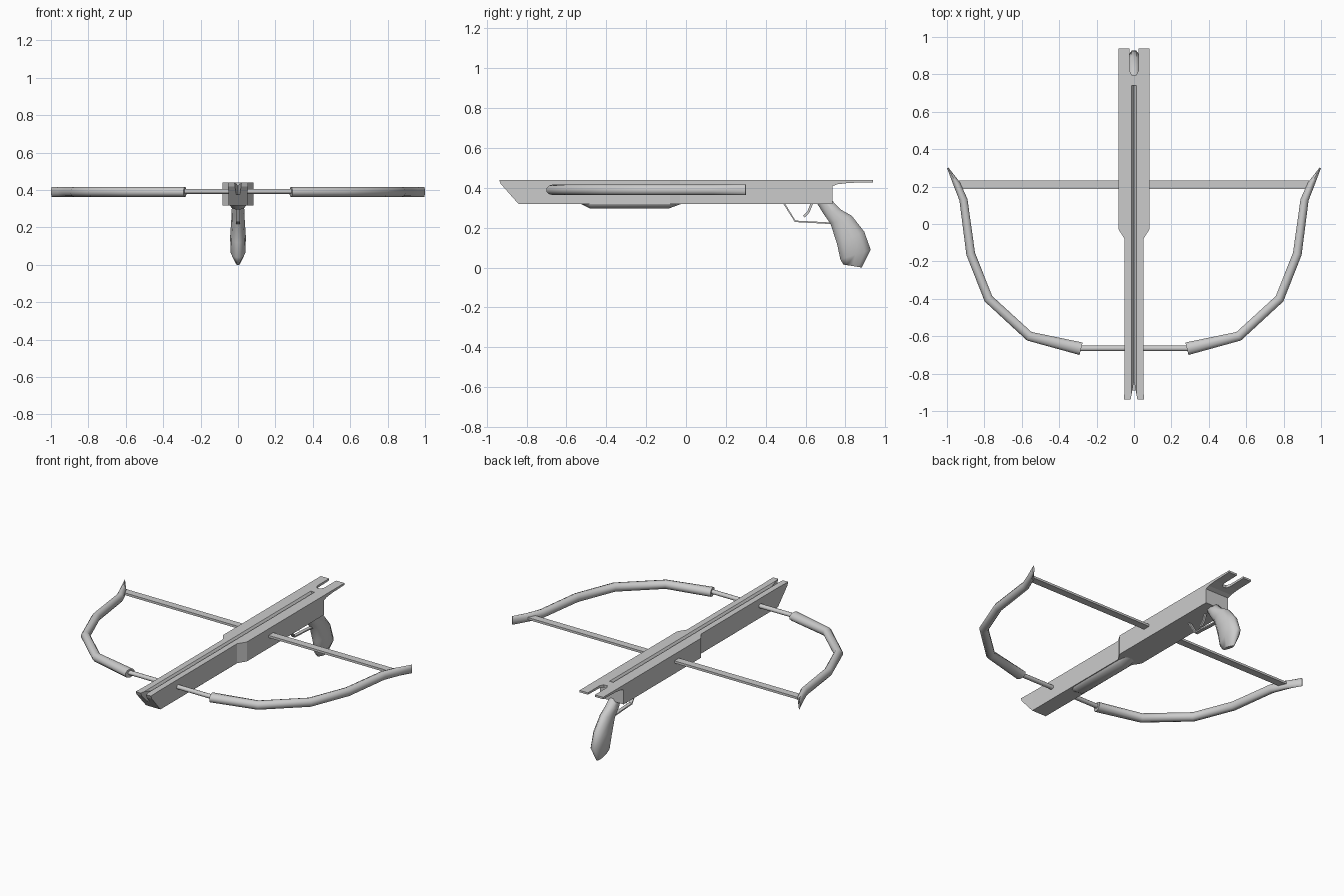
import bpy, bmesh, math
from mathutils import Vector

if "Cube" in bpy.data.objects:
    bpy.data.objects.remove(bpy.data.objects["Cube"])


def finish(name, bm, smooth=None):
    bmesh.ops.recalc_face_normals(bm, faces=bm.faces)
    me = bpy.data.meshes.new(name)
    bm.to_mesh(me)
    bm.free()
    ob = bpy.data.objects.new(name, me)
    bpy.context.collection.objects.link(ob)
    activate(ob)
    if smooth:
        bpy.ops.object.shade_smooth_by_angle(angle=math.radians(smooth))
    return ob


def activate(ob):
    bpy.ops.object.select_all(action='DESELECT')
    ob.select_set(True)
    bpy.context.view_layer.objects.active = ob


def prism(name, pts, axis, a, b):
    """Extrude a 2D outline along an axis from a to b."""
    def place(p, d):
        return {'x': (d, *p), 'y': (p[0], d, p[1]), 'z': (*p, d)}[axis]
    bm = bmesh.new()
    lo = [bm.verts.new(place(p, a)) for p in pts]
    hi = [bm.verts.new(place(p, b)) for p in pts]
    n = len(pts)
    bm.faces.new(lo)
    bm.faces.new(hi[::-1])
    for i in range(n):
        j = (i + 1) % n
        bm.faces.new((lo[i], hi[i], hi[j], lo[j]))
    return finish(name, bm)


def loft(name, rings, n=10, smooth=50):
    """Skin elliptical rings, each (centre, half-axis u, half-axis v)."""
    bm = bmesh.new()
    loops = []
    for c, u, v in rings:
        c, u, v = Vector(c), Vector(u), Vector(v)
        angles = [2 * math.pi * (i + 0.5) / n for i in range(n)]
        loops.append([bm.verts.new(c + u * math.cos(t) + v * math.sin(t)) for t in angles])
    for r, s in zip(loops, loops[1:]):
        for i in range(n):
            j = (i + 1) % n
            bm.faces.new((r[i], r[j], s[j], s[i]))
    bm.faces.new(loops[0])
    bm.faces.new(loops[-1])
    return finish(name, bm, smooth)


def boolean(ob, cutter, op):
    m = ob.modifiers.new(op, 'BOOLEAN')
    m.operation, m.object, m.solver = op, cutter, 'EXACT'
    activate(ob)
    bpy.ops.object.modifier_apply(modifier=m.name)
    bpy.data.objects.remove(cutter)


def bar(name, pts, w, t):
    """Thin flat strip following (y, z) points, w half-width in x, t half-thickness."""
    rings = []
    for i, p in enumerate(pts):
        a, b = pts[max(i - 1, 0)], pts[min(i + 1, len(pts) - 1)]
        d = Vector((0, b[0] - a[0], b[1] - a[1])).normalized()
        rings.append(((0, *p), (w * 1.41, 0, 0), Vector((0, -d.z, d.y)) * t * 1.41))
    return loft(name, rings, 4, 30)


# Stock: plan outline crossed with side profile
half = [(0.053, -0.94), (0.05, -0.84), (0.05, -0.08), (0.082, -0.03), (0.082, 0.94)]
stock = prism("stock", half + [(-x, y) for x, y in reversed(half)], 'z', 0.2, 0.6)
side = [(-0.938, 0.44), (-0.93, 0.42), (-0.84, 0.318), (0.735, 0.318), (0.735, 0.408),
        (0.76, 0.418), (0.82, 0.425), (0.938, 0.428), (0.938, 0.44)]
boolean(stock, prism("profile_cutter", side, 'x', -0.3, 0.3), 'INTERSECT')

# Bolt groove, rear sight slot and front notch
boolean(stock, prism("groove_cutter", [(-0.02, 0.45), (0.02, 0.45), (0, 0.422)],
                     'y', -1.0, 0.74), 'DIFFERENCE')
slot = [(-0.024, 1.0), (-0.024, 0.82), (-0.012, 0.797), (0.012, 0.797), (0.024, 0.82), (0.024, 1.0)]
boolean(stock, prism("slot_cutter", slot, 'z', 0.35, 0.5), 'DIFFERENCE')
boolean(stock, prism("notch_cutter", [(-0.022, -0.96), (0.022, -0.96), (0, -0.84)],
                     'z', 0.375, 0.5), 'DIFFERENCE')

# Rounded fore-grip under the stock
loft("fore_grip", [((0, y, 0.33), (w, 0, 0), (0, 0, h)) for y, w, h in
                   ((-0.53, 0.035, 0.01), (-0.48, 0.048, 0.036),
                    (-0.09, 0.048, 0.036), (-0.02, 0.045, 0.01))], 12)

# Pistol grip: front point, back point (y, z), half-width
grip = [((0.65, 0.335), (0.735, 0.335), 0.03), ((0.69, 0.27), (0.775, 0.292), 0.035),
        ((0.725, 0.22), (0.832, 0.26), 0.036), ((0.758, 0.12), (0.895, 0.18), 0.042),
        ((0.775, 0.04), (0.927, 0.09), 0.04), ((0.79, 0.015), (0.882, 0.0), 0.012)]
rings = []
for f, b, w in grip:
    f, b = Vector((0, *f)), Vector((0, *b))
    rings.append(((f + b) / 2, (b - f) / 2 * 1.05, (w, 0, 0)))
ob = loft("grip", rings, 10, 60)
low = min(v.co.z for v in ob.data.vertices)
for v in ob.data.vertices:
    if v.co.z < 0.03:
        v.co.z -= low

# Trigger and guard
bar("trigger_guard", [(0.49, 0.325), (0.548, 0.232), (0.73, 0.222)], 0.011, 0.004)
bar("trigger", [(0.633, 0.325), (0.615, 0.28), (0.592, 0.255)], 0.006, 0.006)

# Bow limbs: centre (x, y) and half-width, mirrored
path = [(0.283, -0.667, 0.036), (0.56, -0.6, 0.027), (0.778, -0.4, 0.026),
        (0.873, -0.16, 0.025), (0.912, 0.13, 0.023), (0.948, 0.215, 0.02), (0.996, 0.3, 0.004)]
rings = []
for i, (x, y, w) in enumerate(path):
    a, b = path[max(i - 1, 0)], path[min(i + 1, len(path) - 1)]
    d = Vector((b[0] - a[0], b[1] - a[1], 0)).normalized()
    rings.append(((x, y, 0.39), Vector((d.y, -d.x, 0)) * w, (0, 0, 0.027)))
limb = loft("bow_limbs", rings, 10)
limb.modifiers.new("mirror", 'MIRROR')
bpy.ops.object.modifier_apply(modifier="mirror")

# Rod joining the limbs through the stock
loft("bow_rod", [((x, -0.665, 0.393), (0, 0.015, 0), (0, 0, 0.013)) for x in (-0.33, 0.33)], 10)

# Bowstring: flat band
prism("bowstring", [(0.186, 0.385), (0.232, 0.385), (0.232, 0.399), (0.186, 0.399)],
      'x', -0.935, 0.935)
